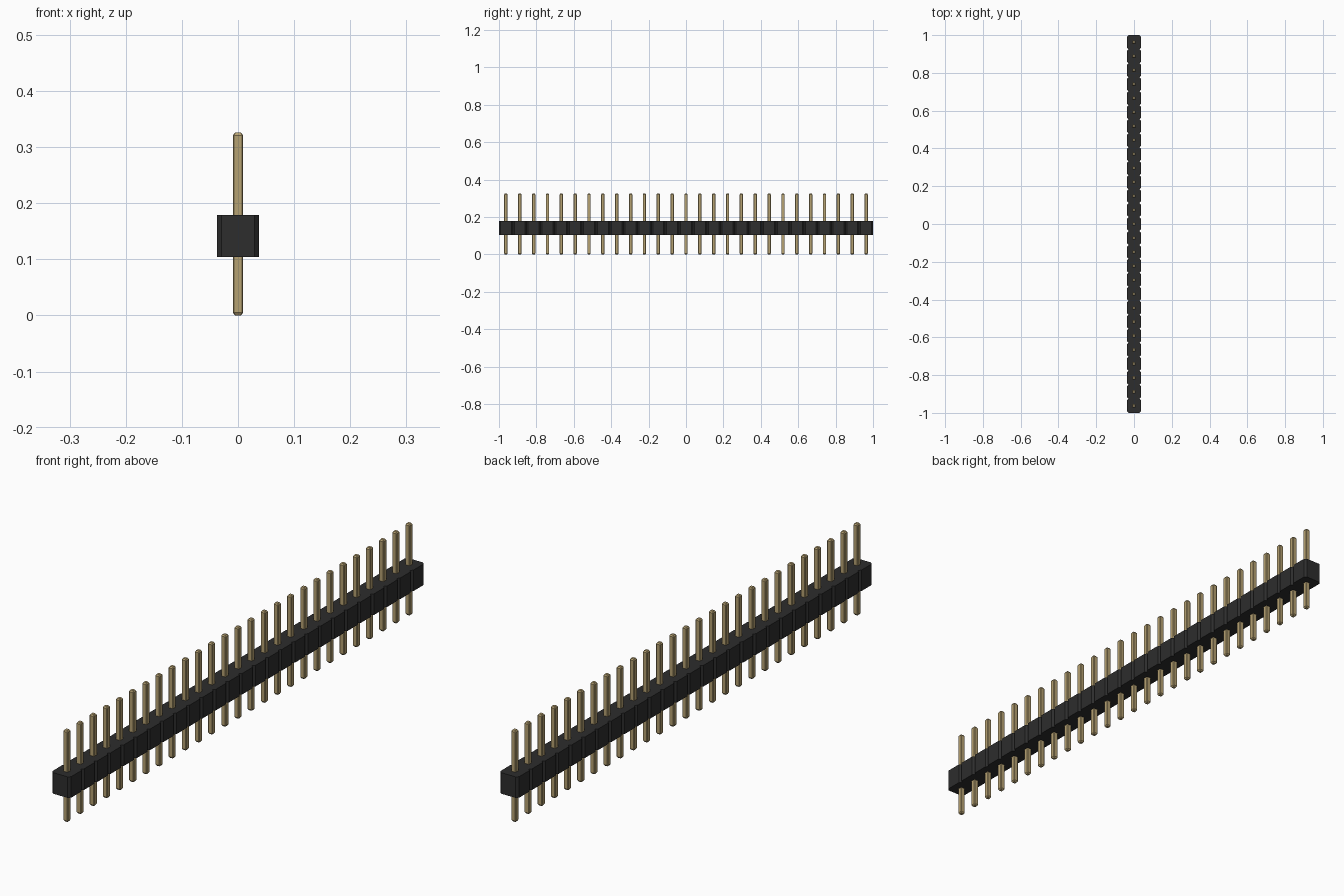
import bpy, bmesh

cube = bpy.data.objects.get("Cube")
if cube:
    bpy.data.objects.remove(cube, do_unlink=True)

COUNT = 27
PITCH = 2 / COUNT
HALF = PITCH / 2


def material(name, color):
    mat = bpy.data.materials.new(name)
    mat.use_nodes = True
    mat.diffuse_color = color
    bsdf = mat.node_tree.nodes["Principled BSDF"]
    bsdf.inputs["Base Color"].default_value = color
    bsdf.inputs["Roughness"].default_value = 0.5
    return mat


def octagon(half, cut):
    """Square outline with chamfered corners, counter-clockwise from the right."""
    a, b = half, half - cut
    return [(a, -b), (a, b), (b, a), (-b, a), (-a, b), (-a, -b), (-b, -a), (b, -a)]


def loft(name, sections, mat):
    """Stack (z, outline) sections into a closed flat-shaded solid."""
    bm = bmesh.new()
    rings = [[bm.verts.new((x, y, z)) for x, y in outline] for z, outline in sections]
    for low, high in zip(rings, rings[1:]):
        for i in range(len(low)):
            j = (i + 1) % len(low)
            bm.faces.new((low[i], low[j], high[j], high[i]))
    bm.faces.new(rings[0][::-1])
    bm.faces.new(rings[-1])
    mesh = bpy.data.meshes.new(name)
    bm.to_mesh(mesh)
    bm.free()
    mesh.materials.append(mat)
    obj = bpy.data.objects.new(name, mesh)
    bpy.context.collection.objects.link(obj)
    return obj


def repeat_along_row(obj):
    obj.location.y = -1 + HALF
    row = obj.modifiers.new("row", 'ARRAY')
    row.count = COUNT
    row.use_relative_offset = False
    row.use_constant_offset = True
    row.constant_offset_displace = (0, PITCH, 0)


black = material("black plastic", (0.026, 0.026, 0.026, 1))
gold = material("gold metal", (0.47, 0.36, 0.17, 1))

# Insulating housing: chamfered blocks standing side by side
block = octagon(HALF, 0.008)
repeat_along_row(loft("housing_blocks", [(0.104, block), (0.179, block)], black))

# Contact pins: chamfered square rods with tapered tips
shaft, tip = octagon(0.009, 0.002), octagon(0.0055, 0.0012)
pin = [(0, tip), (0.005, shaft), (0.321, shaft), (0.326, tip)]
repeat_along_row(loft("contact_pins", pin, gold))
